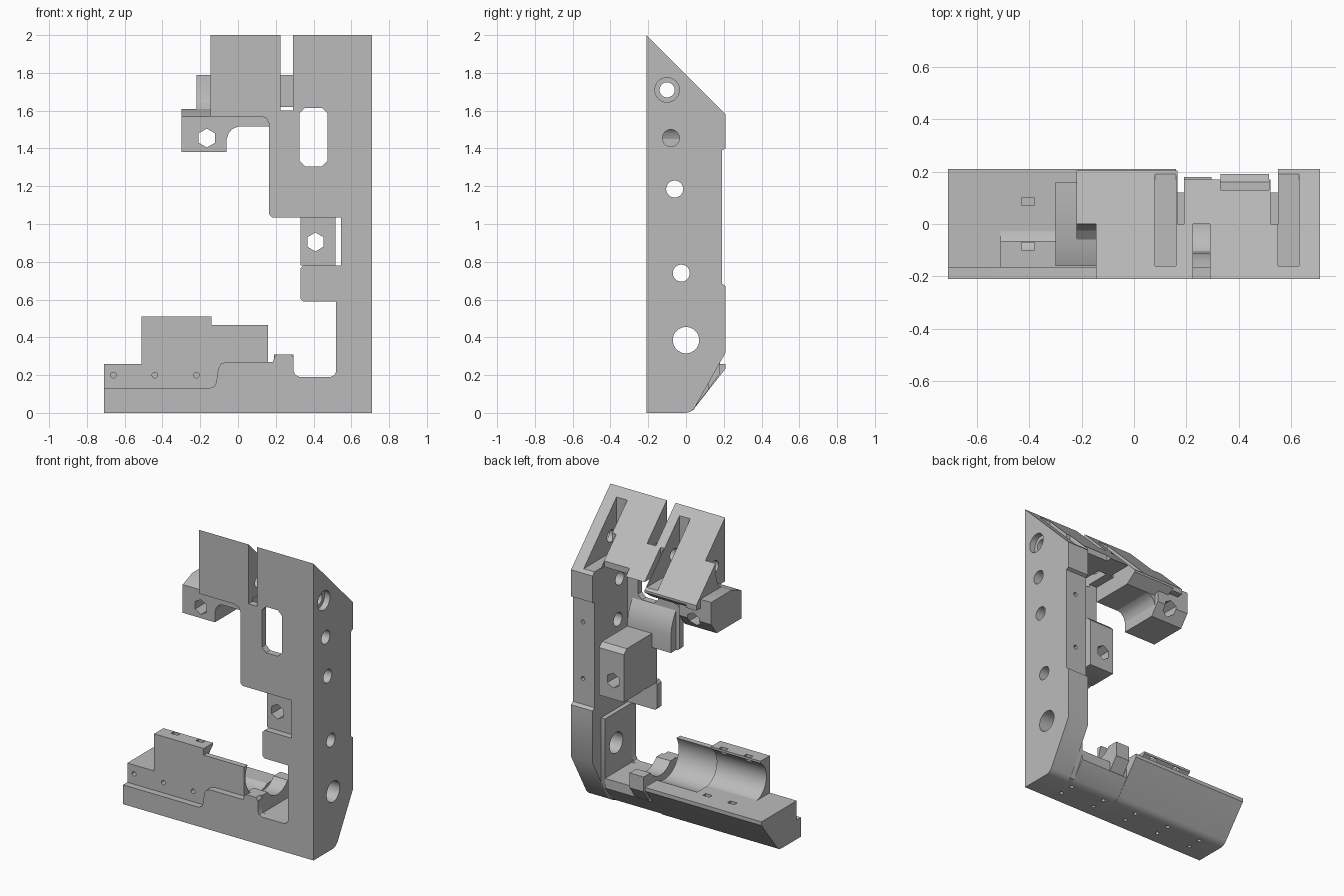
import bpy, bmesh, math

if "Cube" in bpy.data.objects:
    bpy.data.objects.remove(bpy.data.objects["Cube"])

grey = bpy.data.materials.new("machined grey")
grey.use_nodes = True
COLOUR = (0.5, 0.5, 0.5, 1)
grey.diffuse_color = COLOUR
grey.node_tree.nodes["Principled BSDF"].inputs["Base Color"].default_value = COLOUR


def prism(name, axis, lo, hi, pts):
    """Extrude an outline along x (points y,z), y (points x,z) or z (points x,y)."""
    def place(p, t):
        return {"x": (t, p[0], p[1]), "y": (p[0], t, p[1]), "z": (p[0], p[1], t)}[axis]
    bm = bmesh.new()
    ends = [[bm.verts.new(place(p, t)) for p in pts] for t in (lo, hi)]
    for end in ends:
        bm.faces.new(end)
    n = len(pts)
    for i in range(n):
        j = (i + 1) % n
        bm.faces.new((ends[0][i], ends[0][j], ends[1][j], ends[1][i]))
    bmesh.ops.recalc_face_normals(bm, faces=bm.faces)
    mesh = bpy.data.meshes.new(name)
    bm.to_mesh(mesh)
    bm.free()
    mesh.materials.append(grey)
    ob = bpy.data.objects.new(name, mesh)
    bpy.context.collection.objects.link(ob)
    return ob


def box(name, x0, x1, y0, y1, z0, z1):
    return prism(name, "z", z0, z1, [(x0, y0), (x1, y0), (x1, y1), (x0, y1)])


def rod(axis, u, v, r, lo, hi, n=32):
    turn = math.pi / 2 if n == 6 else 0
    return prism("cutter", axis, lo, hi,
                 [(u + r * math.cos(turn + math.tau * i / n),
                   v + r * math.sin(turn + math.tau * i / n)) for i in range(n)])


def cut(obs, cutter):
    """Carve the cutter out of each part, then discard it."""
    cutter.hide_render = True
    for ob in obs:
        bpy.context.view_layer.objects.active = ob
        mod = ob.modifiers.new("cut", "BOOLEAN")
        mod.operation, mod.solver, mod.object = "DIFFERENCE", "EXACT", cutter
        bpy.ops.object.modifier_apply(modifier=mod.name)
    bpy.data.objects.remove(cutter)


FRONT, SKIN = -0.21, -0.165

# Tall side wall
wall = prism("side_wall", "x", 0.55, 0.71, [
    (FRONT, 0), (0, 0), (0.025, 0.007), (0.045, 0.025), (0.21, 0.32), (0.21, 0.67), (0.19, 0.685),
    (0.19, 1.39), (0.21, 1.4), (0.21, 1.58), (FRONT, 2)])
foot = prism("wall_foot", "x", 0.52, 0.55, [
    (SKIN, 0), (0, 0), (0.04, 0.015), (0.12, 0.16), (0.12, 0.59), (SKIN, 0.59)])

# C-shaped front skin with its window
plate = prism("front_plate", "y", FRONT, SKIN, [
    (-0.71, 0), (0.55, 0), (0.55, 2), (0.29, 2), (0.29, 1.6), (0.225, 1.6), (0.225, 2),
    (-0.145, 2), (-0.145, 1.57), (0.12, 1.57), (0.15, 1.56), (0.165, 1.53), (0.165, 1.05),
    (0.18, 1.035), (0.545, 1.035), (0.545, 0.78), (0.345, 0.78), (0.33, 0.765), (0.33, 0.605),
    (0.345, 0.59), (0.52, 0.59), (0.52, 0.22), (0.51, 0.2), (0.49, 0.19), (0.325, 0.19),
    (0.305, 0.2), (0.295, 0.22), (0.295, 0.29), (0.28, 0.31), (0.21, 0.31), (0.195, 0.3),
    (0.185, 0.27), (-0.06, 0.27), (-0.09, 0.26), (-0.105, 0.235), (-0.115, 0.16),
    (-0.125, 0.14), (-0.15, 0.13), (-0.71, 0.13)])
c = 0.03
cut([plate], prism("cutter", "y", -0.3, 0, [
    (0.325 + c, 1.305), (0.475 - c, 1.305), (0.475, 1.305 + c), (0.475, 1.615 - c),
    (0.475 - c, 1.615), (0.325 + c, 1.615), (0.325, 1.615 - c), (0.325, 1.305 + c)]))

# Sloped head: outer half, thin inner half and side step
head = prism("head_outer", "x", -0.145, 0.165, [
    (SKIN, 1.515), (0.13, 1.515), (0.205, 1.57), (0.205, 1.585), (SKIN, 1.955)])
panel = prism("head_inner", "x", 0.165, 0.55, [(SKIN, 1.62), (0.17, 1.62), (SKIN, 1.955)])
step = prism("head_step", "x", -0.22, -0.145, [
    (-0.06, 1.55), (0.205, 1.55), (0.205, 1.585), (0, 1.79), (-0.005, 1.7), (-0.025, 1.64),
    (-0.06, 1.61)])
tops = [head, panel]
cut([plate], prism("cutter", "x", -0.3, 0.6, [(FRONT, 2), (0, 1.79), (0, 2.2), (FRONT, 2.2)]))
cut(tops, box("cutter", 0.225, 0.29, -0.3, 0, 1.6, 2.1))
cut([head], box("cutter", 0.08, 0.16, -0.16, 0.3, 1.6, 2.1))
cut([wall], box("cutter", 0.5, 0.63, -0.16, 0.3, 1.6, 2.1))
for x0, x1, y0 in ((0.165, 0.19, 0), (0.52, 0.56, 0), (0.33, 0.515, 0.13)):
    cut([panel], box("cutter", x0, x1, y0, 0.3, 1.5, 2.1))

# Upper clamp block with a rounded web under the head
clamp = prism("clamp_block", "x", -0.3, -0.06, [
    (-0.16, 1.38), (0.1, 1.38), (0.16, 1.46), (0.16, 1.61), (-0.06, 1.61), (-0.16, 1.57)])
web = prism("clamp_web", "y", -0.16, 0.13, [
    (-0.06, 1.45), (-0.05, 1.48), (-0.03, 1.503), (0, 1.515), (0, 1.54), (-0.06, 1.54)])
cut([clamp], rod("y", -0.165, 1.455, 0.05, -0.3, 0.3, 6))

# Nut block hung behind the skin, and the shoulder above it
nut = prism("nut_block", "x", 0.33, 0.515, [
    (SKIN, 0.78), (0.19, 0.78), (0.19, 1.1), (0.16, 1.13), (SKIN, 1.13)])
cut([nut], rod("y", 0.41, 0.905, 0.05, -0.3, 0.3, 6))
shoulder = prism("shoulder", "x", 0.19, 0.515, [
    (SKIN, 1.035), (-0.11, 1.035), (-0.11, 1.15), (-0.12, 1.21), (-0.14, 1.26), (SKIN, 1.3)])

# Base bar with chamfered underside
base = prism("base_bar", "x", -0.71, 0.16, [
    (SKIN, 0), (0, 0), (0.025, 0.007), (0.045, 0.025), (0.21, 0.235), (0.21, 0.26), (SKIN, 0.26)])
base_end = prism("base_end", "x", 0.16, 0.52, [
    (SKIN, 0), (0, 0), (0.04, 0.02), (0.12, 0.125), (0.12, 0.19), (SKIN, 0.19)])
ridge = prism("base_ridge", "x", 0.19, 0.295, [
    (SKIN, 0.1), (0.1, 0.1), (0.18, 0.21), (0.18, 0.31), (SKIN, 0.31)])

# Two jaws scooped by a lengthwise bore
jaw = box("wide_jaw", -0.51, -0.14, SKIN, 0, 0.25, 0.51)
inner_jaw = box("inner_jaw", -0.14, 0.16, SKIN, 0, 0.2, 0.465)
cut([jaw], rod("x", 0, 0.385, 0.128, -0.6, 0, 64))
cut([inner_jaw, base], rod("x", 0, 0.385, 0.15, -0.14, 0.165, 64))
cut([ridge], rod("x", 0, 0.385, 0.13, 0.1, 0.4, 64))
cut([jaw, inner_jaw], box("cutter", -0.6, 0.3, -0.065, 0.1, 0.385, 0.6))

# Rectangular nut pockets in the jaw and bar
for x in (-0.405, -0.22):
    cut([jaw], box("cutter", x - 0.025, x + 0.025, -0.1, -0.07, 0.46, 0.6))
    cut([base], box("cutter", x - 0.025, x + 0.025, 0.07, 0.1, 0.2, 0.3))

# Cross holes through the wall and everything in line
cut([wall, head, panel, step], rod("x", -0.1, 1.71, 0.04, -0.5, 0.8))
cut([wall], rod("x", -0.1, 1.71, 0.065, 0.67, 0.8))
for y, z, r in ((-0.08, 1.455, 0.045), (-0.06, 1.185, 0.045), (-0.025, 0.74, 0.045), (0, 0.385, 0.07)):
    cut([wall, foot, nut, shoulder], rod("x", y, z, r, 0.1, 0.8))

# Small screw holes in the front, underside and back
for x in (-0.66, -0.44, -0.22):
    cut([base], rod("y", x, 0.2, 0.015, -0.3, -0.1, 16))
for i in range(5):
    cut([base, base_end], rod("z", -0.55 + i * 0.26, -0.12, 0.014, -0.1, 0.06, 12))
    cut([base, base_end], rod("z", -0.55 + i * 0.26, -0.02, 0.014, -0.1, 0.06, 12))
for z in (0.86, 1.24):
    cut([wall], rod("y", 0.635, z, 0.014, 0.14, 0.3, 12))

# Smooth the bores, keep machined edges crisp
bpy.ops.object.select_all(action="DESELECT")
for ob in (wall, foot, plate, head, panel, step, clamp, web, nut, shoulder,
           base, base_end, ridge, jaw, inner_jaw):
    ob.select_set(True)
bpy.context.view_layer.objects.active = wall
bpy.ops.object.shade_smooth_by_angle(angle=math.radians(30))
